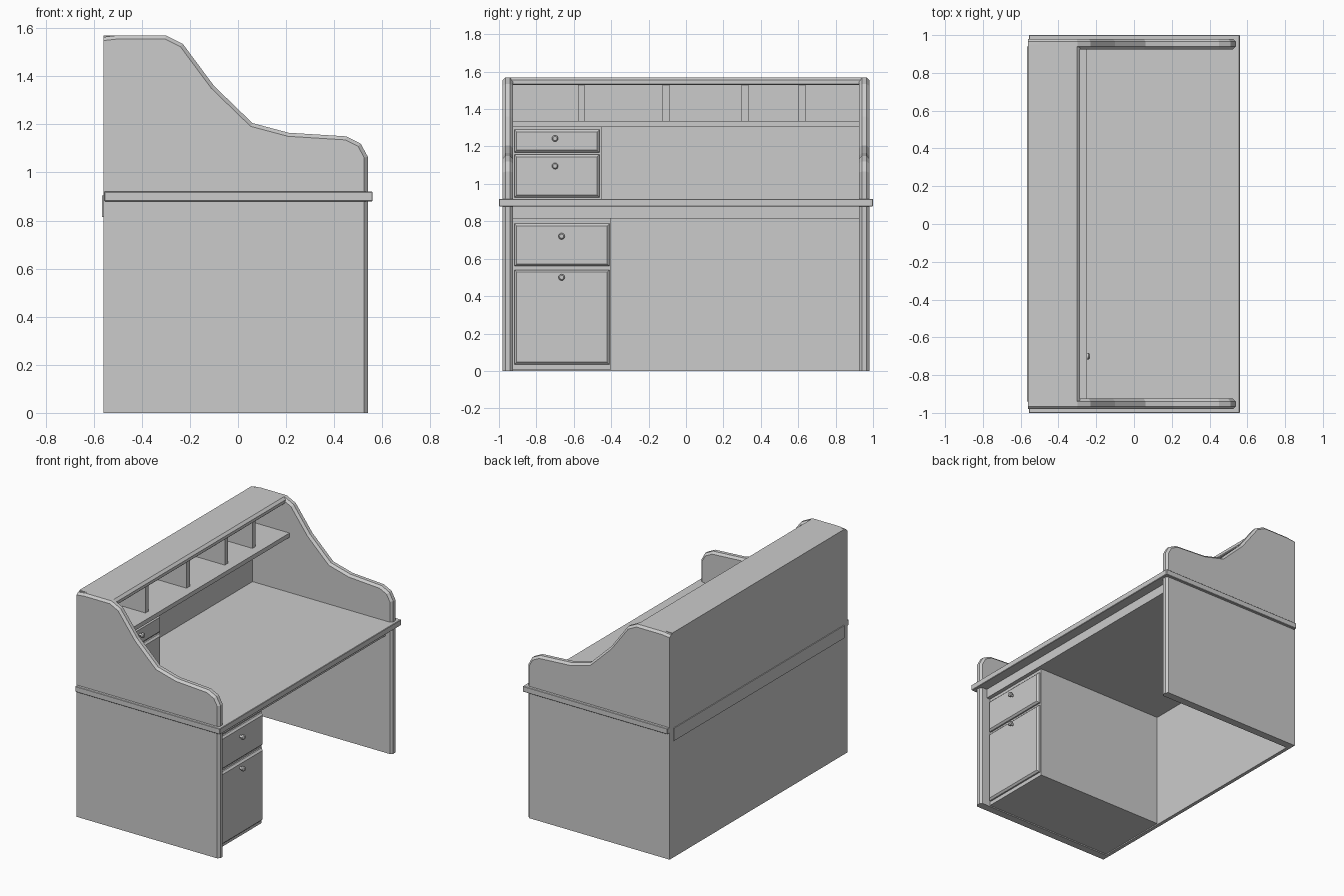
import bpy, bmesh, math
from mathutils import Vector

if "Cube" in bpy.data.objects:
    bpy.data.objects.remove(bpy.data.objects["Cube"])


def finish(name, bm):
    bmesh.ops.recalc_face_normals(bm, faces=bm.faces[:])
    me = bpy.data.meshes.new(name)
    bm.to_mesh(me)
    bm.free()
    ob = bpy.data.objects.new(name, me)
    bpy.context.collection.objects.link(ob)
    return ob


def box(name, x, y, z, bevel=0.0):
    bm = bmesh.new()
    bmesh.ops.create_cube(bm, size=1)
    for v in bm.verts:
        v.co = [(a + b) / 2 + c * (b - a) for c, (a, b) in zip(v.co, (x, y, z))]
    if bevel:
        bmesh.ops.bevel(bm, geom=bm.edges[:], offset=bevel, segments=1, affect='EDGES')
    return finish(name, bm)


def stack(name, loops, smooth=False):
    """Skin a list of equal-length point loops and cap both ends."""
    bm = bmesh.new()
    rings = [[bm.verts.new(p) for p in loop] for loop in loops]
    n = len(rings[0])
    for a, b in zip(rings, rings[1:]):
        for i in range(n):
            j = (i + 1) % n
            bm.faces.new((a[i], a[j], b[j], b[i]))
    bm.faces.new(rings[0])
    bm.faces.new(rings[-1])
    ob = finish(name, bm)
    if smooth:
        for o in bpy.context.selected_objects:
            o.select_set(False)
        ob.select_set(True)
        bpy.context.view_layer.objects.active = ob
        bpy.ops.object.shade_smooth_by_angle(angle=math.radians(35))
    return ob


def drawer(name, x, y, z, knob_y, knob_z):
    # chamfered drawer front
    depth, ch = 0.022, 0.012

    def rect(px, m):
        return [(px, y[0] + m, z[0] + m), (px, y[1] - m, z[0] + m),
                (px, y[1] - m, z[1] - m), (px, y[0] + m, z[1] - m)]
    stack(name, [rect(x - 0.005, 0), rect(x + depth - ch, 0), rect(x + depth, ch)])
    # turned knob
    prof = [(0, 0.009), (0.014, 0.009), (0.018, 0.017), (0.028, 0.017), (0.034, 0.011)]
    angles = [2 * math.pi * i / 16 for i in range(16)]
    stack(name + "_knob", [[(x + depth + d, knob_y + r * math.cos(a), knob_z + r * math.sin(a))
                            for a in angles] for d, r in prof], True)


# side panels with chamfered top and front edges
outline = [(-0.56, 0), (-0.56, 1.563), (-0.5, 1.57), (-0.3, 1.57), (-0.23, 1.535),
           (-0.1, 1.36), (0.06, 1.205), (0.21, 1.165), (0.45, 1.15), (0.51, 1.12),
           (0.54, 1.065), (0.54, 0)]
pts = [Vector(p) for p in outline]
C = 0.015
inset = [pts[0], pts[1] - Vector((0, C))]
for a, p, b in zip(pts[1:], pts[2:], pts[3:]):
    n1, n2 = [Vector((d.y, -d.x)).normalized() for d in (p - a, b - p)]
    n = (n1 + n2).normalized()
    inset.append(p + n * C / n.dot(n1))
inset.append(pts[-1] - Vector((C, 0)))
for side, s in (("left", -1), ("right", 1)):
    layers = [(0.925, inset), (0.94, pts), (0.965, pts), (0.98, inset)]
    stack(side + "_side_panel", [[(p.x, s * y, p.y) for p in ring] for y, ring in layers])

# writing surface, support below it, back
box("desktop", (-0.557, 0.56), (-1, 1), (0.88, 0.92), 0.003)
box("desktop_support", (-0.566, 0.49), (-0.94, 0.94), (0.815, 0.903))
box("back_panel", (-0.56, -0.535), (-0.96, 0.96), (0, 1.55))

# hutch top with chamfered front edge
top = [(-0.56, 1.53), (-0.29, 1.53), (-0.285, 1.535), (-0.285, 1.555), (-0.302, 1.57), (-0.56, 1.57)]
stack("hutch_top", [[(x, y, z) for x, z in top] for y in (-0.95, 0.95)])

# shelf and pigeonhole dividers
box("shelf", (-0.54, -0.25), (-0.93, 0.93), (1.305, 1.335))
for i, y in enumerate((-0.56, -0.107, 0.315, 0.62)):
    box(f"divider_{i + 1}", (-0.54, -0.31), (y - 0.018, y + 0.018), (1.33, 1.535))

# small drawers on the desktop
box("upper_cabinet", (-0.54, -0.29), (-0.93, -0.45), (0.915, 1.31))
drawer("upper_drawer_top", -0.29, (-0.917, -0.463), (1.168, 1.29), -0.7, 1.243)
drawer("upper_drawer_bottom", -0.29, (-0.917, -0.463), (0.928, 1.157), -0.7, 1.095)

# drawer pedestal below
box("pedestal", (-0.54, 0.462), (-0.93, -0.40), (0.008, 0.82))
drawer("pedestal_drawer_top", 0.462, (-0.917, -0.41), (0.56, 0.787), -0.665, 0.72)
drawer("pedestal_drawer_bottom", 0.462, (-0.917, -0.41), (0.035, 0.54), -0.665, 0.5)
